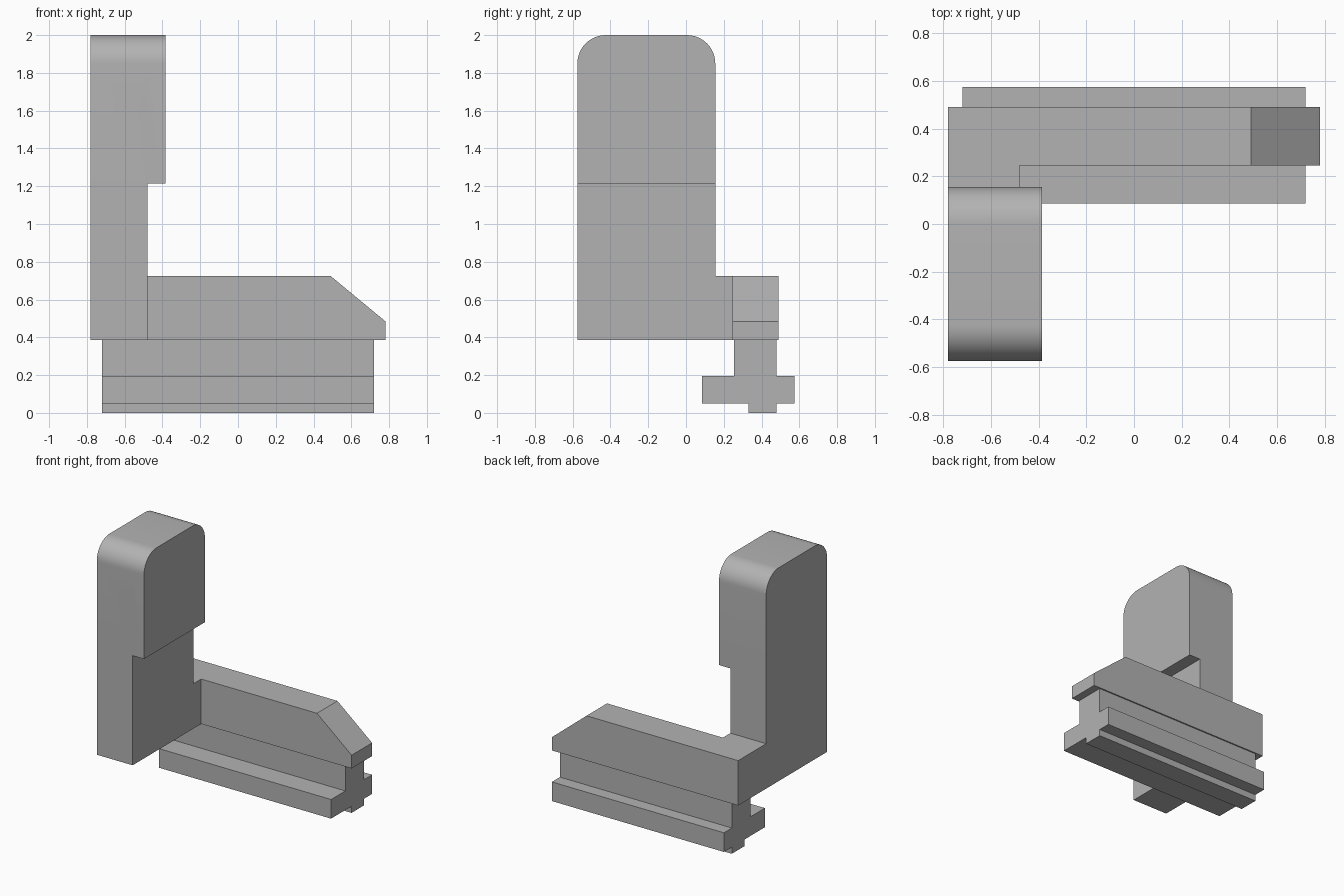
import bpy, bmesh, math

if "Cube" in bpy.data.objects:
    bpy.data.objects.remove(bpy.data.objects["Cube"], do_unlink=True)

grey = bpy.data.materials.new("plain grey")
grey.use_nodes = True
colour = (0.45, 0.45, 0.45, 1)
grey.diffuse_color = colour
grey.node_tree.nodes["Principled BSDF"].inputs["Base Color"].default_value = colour


def extrude(name, profile, axis, start, end):
    """Extrude a closed profile along x (profile in y, z) or y (profile in x, z)."""
    place = (lambda p, d: (d, p[0], p[1])) if axis == "x" else (lambda p, d: (p[0], d, p[1]))
    bm = bmesh.new()
    a = [bm.verts.new(place(p, start)) for p in profile]
    b = [bm.verts.new(place(p, end)) for p in profile]
    bm.faces.new(a)
    bm.faces.new(b[::-1])
    n = len(profile)
    for i in range(n):
        j = (i + 1) % n
        bm.faces.new((a[j], a[i], b[i], b[j]))
    bmesh.ops.recalc_face_normals(bm, faces=bm.faces)
    mesh = bpy.data.meshes.new(name)
    bm.to_mesh(mesh)
    bm.free()
    mesh.materials.append(grey)
    obj = bpy.data.objects.new(name, mesh)
    bpy.context.collection.objects.link(obj)
    return obj


def activate(obj):
    bpy.ops.object.select_all(action="DESELECT")
    obj.select_set(True)
    bpy.context.view_layer.objects.active = obj


def unite(base, other):
    activate(base)
    mod = base.modifiers.new("union", "BOOLEAN")
    mod.operation = "UNION"
    mod.solver = "EXACT"
    mod.object = other
    bpy.ops.object.modifier_apply(modifier=mod.name)
    bpy.data.objects.remove(other, do_unlink=True)


# Rounded top of the upright, from its back to its front
front, back, top, radius, steps = -0.575, 0.155, 2.0, 0.15, 12
arch = []
for cy, first in ((back - radius, 0), (front + radius, 90)):
    for i in range(steps + 1):
        t = math.radians(first + 90 * i / steps)
        arch.append((cy + radius * math.cos(t), top - radius + radius * math.sin(t)))

# Upright plate, thicker head and chamfered arm joined into one body
left, base_z, arm_z = -0.78, 0.385, 0.725
body = extrude("bracket_body", arch + [(front, base_z), (0.3, base_z), (0.3, arm_z), (back, arm_z)],
               "x", left, -0.48)
head = extrude("head", arch + [(front, 1.215), (back, 1.215)], "x", left, -0.385)
arm = extrude("arm", [(left, base_z), (0.78, base_z), (0.78, 0.485), (0.49, arm_z), (left, arm_z)],
              "y", 0.245, 0.49)
unite(body, head)
unite(body, arm)
activate(body)
bpy.ops.object.shade_smooth_by_angle(angle=math.radians(30))

# Rail below the arm: neck, wide flange and bottom lip in one section
rail = [(0.255, base_z), (0.255, 0.195), (0.085, 0.195), (0.085, 0.05),
        (0.33, 0.05), (0.33, 0), (0.48, 0), (0.48, 0.05),
        (0.575, 0.05), (0.575, 0.195), (0.48, 0.195), (0.48, base_z)]
extrude("slide_rail", rail, "x", -0.72, 0.72)
